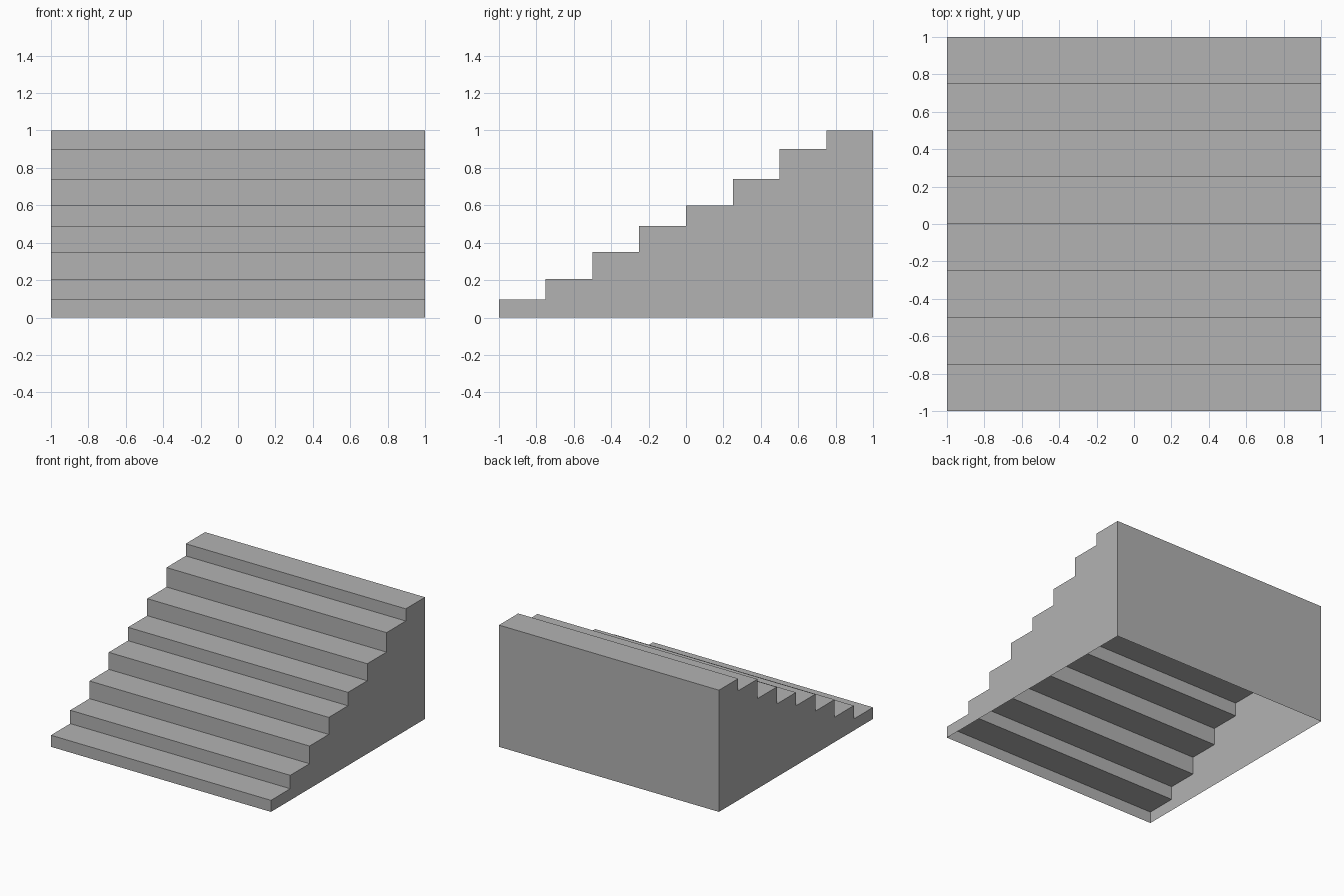
import bpy
import bmesh

cube = bpy.data.objects.get("Cube")
if cube:
    bpy.data.objects.remove(cube, do_unlink=True)

# Plain grey material
GREY = (0.448, 0.448, 0.448, 1.0)
mat = bpy.data.materials.new("stone_grey")
mat.use_nodes = True
mat.diffuse_color = GREY
mat.node_tree.nodes["Principled BSDF"].inputs["Base Color"].default_value = GREY

# Side profile: uneven risers, even treads, closed by the back wall
HALF_WIDTH = 1.0
TREAD = 0.25
HEIGHTS = [0.095, 0.205, 0.35, 0.49, 0.6, 0.74, 0.9, 1.0]
profile = [(-1.0, 0.0)]
for i, z in enumerate(HEIGHTS):
    y = -1.0 + i * TREAD
    profile += [(y, z), (y + TREAD, z)]
profile.append((1.0, 0.0))

# Staircase shell with an open underside
bm = bmesh.new()
right = [bm.verts.new((-HALF_WIDTH, y, z)) for y, z in profile]
left = [bm.verts.new((HALF_WIDTH, y, z)) for y, z in profile]

# Side walls
bm.faces.new(right)
bm.faces.new(left[::-1])

# Risers, treads and back wall
for i in range(len(profile) - 1):
    bm.faces.new((right[i], left[i], left[i + 1], right[i + 1]))

# Face everything outwards
for f in bm.faces:
    f.normal_update()
    c = f.calc_center_median()
    n = f.normal
    inward = n.x * c.x < -0.5 or n.z < -0.5 or (abs(n.y) > 0.5 and (n.y > 0) != (c.y > 0.99))
    if inward:
        f.normal_flip()

mesh = bpy.data.meshes.new("staircase")
bm.to_mesh(mesh)
bm.free()
mesh.materials.append(mat)
stairs = bpy.data.objects.new("staircase", mesh)
bpy.context.collection.objects.link(stairs)
